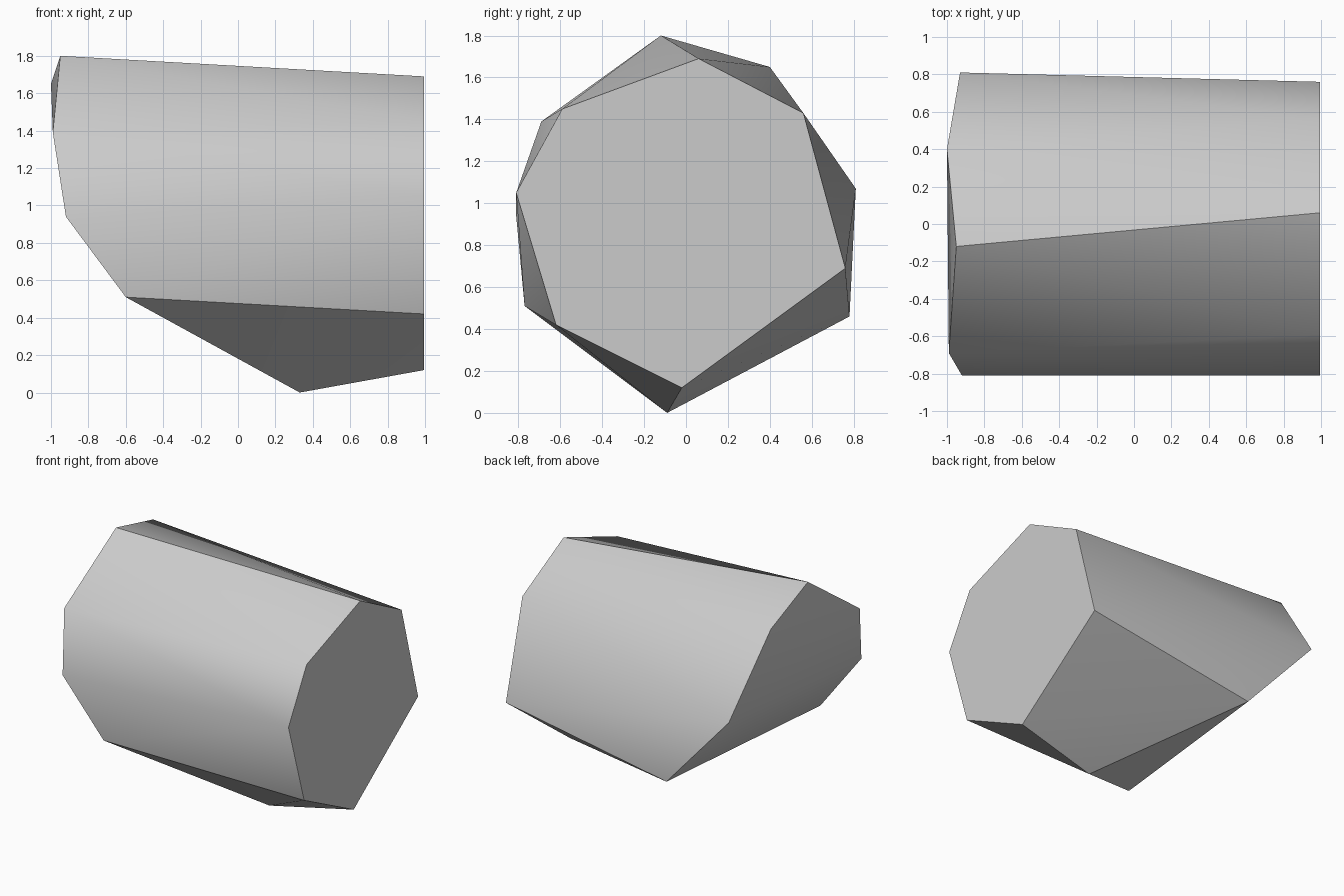
import bpy
import bmesh
import math

cube = bpy.data.objects.get("Cube")
if cube:
    bpy.data.objects.remove(cube, do_unlink=True)

# Single stone grey
grey = bpy.data.materials.new("stone_grey")
grey.use_nodes = True
colour = (0.6, 0.6, 0.6, 1.0)
grey.diffuse_color = colour
bsdf = next(n for n in grey.node_tree.nodes if n.type == 'BSDF_PRINCIPLED')
bsdf.inputs["Base Color"].default_value = colour

# Flat seven-sided end, as (y, z)
END_X = 0.995
end_profile = [(0.06, 1.69), (0.56, 1.43), (0.76, 0.69), (-0.02, 0.12),
               (-0.62, 0.42), (-0.81, 1.05), (-0.59, 1.45)]

# Broken, slanting end
broken_end = [(-0.95, -0.12, 1.80), (-1.0, 0.40, 1.65), (-0.93, 0.81, 1.07),
              (-0.38, 0.78, 0.46), (0.33, -0.09, 0.0), (-0.60, -0.77, 0.51),
              (-0.92, -0.81, 0.94), (-0.99, -0.69, 1.39)]

# Wrap both ends in one convex boulder
bm = bmesh.new()
for co in [(END_X, y, z) for y, z in end_profile] + broken_end:
    bm.verts.new(co)
bmesh.ops.convex_hull(bm, input=bm.verts[:])
bmesh.ops.dissolve_limit(bm, angle_limit=math.radians(1),
                         verts=bm.verts[:], edges=bm.edges[:])
bmesh.ops.recalc_face_normals(bm, faces=bm.faces[:])

mesh = bpy.data.meshes.new("boulder")
bm.to_mesh(mesh)
bm.free()
mesh.materials.append(grey)
boulder = bpy.data.objects.new("boulder", mesh)
bpy.context.collection.objects.link(boulder)

# Soft shading across shallow facets, crisp at the breaks
bpy.ops.object.select_all(action='DESELECT')
boulder.select_set(True)
bpy.context.view_layer.objects.active = boulder
bpy.ops.object.shade_smooth_by_angle(angle=math.radians(30))
